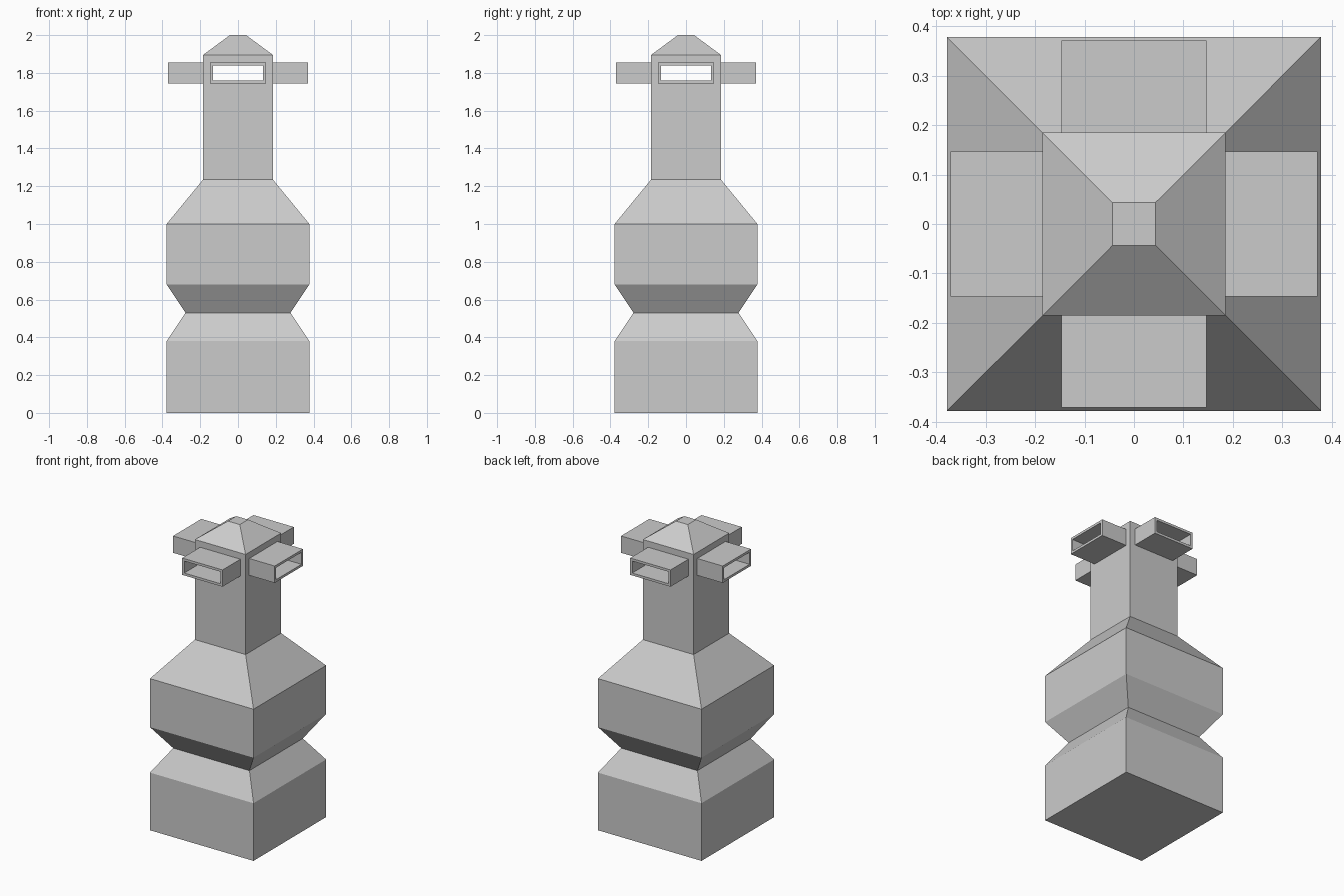
import bpy, bmesh

if "Cube" in bpy.data.objects:
    bpy.data.objects.remove(bpy.data.objects["Cube"])

ARM_Z = (1.743, 1.854)
HOLE_Z = (1.759, 1.838)


def loft(name, rings):
    """Skin a stack of closed outlines, each given as (z, [(x, y), ...])."""
    bm = bmesh.new()
    loops = [[bm.verts.new((x, y, z)) for x, y in pts] for z, pts in rings]
    n = len(loops[0])
    for a, b in zip(loops, loops[1:]):
        for i in range(n):
            j = (i + 1) % n
            bm.faces.new((a[i], a[j], b[j], b[i]))
    bm.faces.new(loops[0][::-1])
    bm.faces.new(loops[-1])
    bmesh.ops.recalc_face_normals(bm, faces=bm.faces)
    mesh = bpy.data.meshes.new(name)
    bm.to_mesh(mesh)
    bm.free()
    obj = bpy.data.objects.new(name, mesh)
    bpy.context.collection.objects.link(obj)
    return obj


def rect(x0, x1, y0, y1):
    return [(x0, y0), (x1, y0), (x1, y1), (x0, y1)]


def combine(target, tool, operation):
    """Apply a boolean and discard the helper object."""
    mod = target.modifiers.new(operation, 'BOOLEAN')
    mod.operation, mod.object, mod.solver = operation, tool, 'EXACT'
    bpy.context.view_layer.objects.active = target
    bpy.ops.object.modifier_apply(modifier=mod.name)
    bpy.data.objects.remove(tool)


# Square tower: base, pinched waist, shoulders, neck and pyramid cap
profile = [(0, .378), (.38, .378), (.53, .278), (.68, .378), (1.0, .378),
           (1.235, .185), (1.895, .185), (2.0, .043)]
tower = loft("tower", [(z, rect(-r, r, -r, r)) for z, r in profile])

# Four rectangular spouts, one on each side of the neck
for s in (-1, 1):
    near, far = sorted((s * .16, s * .371))
    for outline in (rect(near, far, -.147, .147), rect(-.147, .147, near, far)):
        combine(tower, loft("spout", [(z, outline) for z in ARM_Z]), 'UNION')

# Cross-shaped channel running through all four spouts
w, e = .132, .5
cross = [(w, -e), (w, -w), (e, -w), (e, w), (w, w), (w, e),
         (-w, e), (-w, w), (-e, w), (-e, -w), (-w, -w), (-w, -e)]
combine(tower, loft("channel_cutter", [(z, cross) for z in HOLE_Z]), 'DIFFERENCE')
